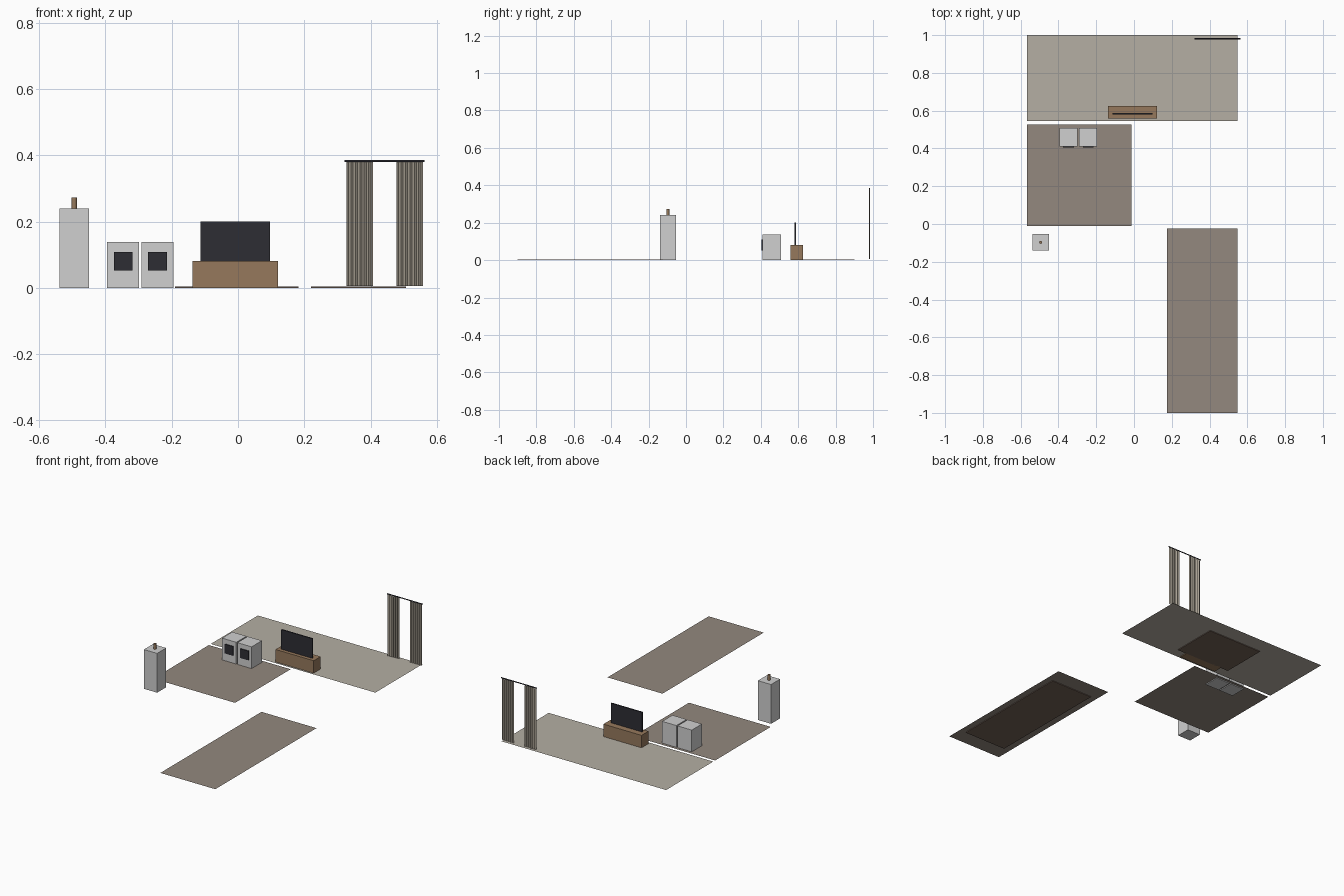
import bpy, bmesh
from mathutils import Matrix, Vector

cube = bpy.data.objects.get("Cube")
if cube:
    bpy.data.objects.remove(cube, do_unlink=True)


def material(name, r, g, b):
    """Flat material from 8-bit screen values, stored as linear."""
    lin = [((c / 255 + 0.055) / 1.055) ** 2.4 for c in (r, g, b)]
    mat = bpy.data.materials.new(name)
    mat.use_nodes = True
    mat.diffuse_color = (*lin, 1)
    mat.node_tree.nodes["Principled BSDF"].inputs["Base Color"].default_value = (*lin, 1)
    return mat


WHITE = material("appliance white", 208, 208, 208)
BLACK = material("screen black", 45, 45, 52)
WOOD = material("warm wood", 150, 121, 92)
STONE = material("pale floor", 181, 175, 164)
PLANK = material("brown floor", 147, 136, 126)
RUG = material("rug brown", 116, 98, 86)
CLOTH = material("curtain cloth", 168, 160, 146)


def finish(name, bm, mat):
    mesh = bpy.data.meshes.new(name)
    bm.to_mesh(mesh)
    bm.free()
    mesh.materials.append(mat)
    obj = bpy.data.objects.new(name, mesh)
    bpy.context.collection.objects.link(obj)
    return obj


def box(name, mat, x, y, z):
    """Box spanning the given (low, high) ranges."""
    low, high = (Vector(p) for p in zip(x, y, z))
    bm = bmesh.new()
    place = Matrix.Translation((low + high) / 2) @ Matrix.Diagonal((*(high - low), 1))
    bmesh.ops.create_cube(bm, size=1, matrix=place)
    return finish(name, bm, mat)


def cylinder(name, mat, radius, depth, matrix, sides=12):
    bm = bmesh.new()
    bmesh.ops.create_cone(bm, cap_ends=True, segments=sides, radius1=radius,
                          radius2=radius, depth=depth, matrix=matrix)
    return finish(name, bm, mat)


def floor(name, mat, x, y, z=0.005):
    bm = bmesh.new()
    bm.faces.new([bm.verts.new((a, b, z)) for a, b in
                  ((x[0], y[0]), (x[1], y[0]), (x[1], y[1]), (x[0], y[1]))])
    return finish(name, bm, mat)


def curtain(name, x, y, z, folds=6, depth=0.003):
    """Pleated sheet: a zigzag strip swept upwards."""
    bm = bmesh.new()
    steps = folds * 2
    previous = None
    for i in range(steps + 1):
        px = x[0] + (x[1] - x[0]) * i / steps
        py = y + (depth if i % 2 else -depth)
        pair = [bm.verts.new((px, py, h)) for h in z]
        if previous:
            bm.faces.new((previous[0], pair[0], pair[1], previous[1]))
        previous = pair
    return finish(name, bm, CLOTH)


# Floors of the three rooms
floor("living_floor", STONE, (-0.566, 0.547), (0.545, 1.0))
floor("kitchen_floor", PLANK, (-0.566, -0.013), (-0.01, 0.527))
floor("bedroom_floor", PLANK, (0.175, 0.547), (-1.0, -0.023))

# Thin rugs
box("living_rug", RUG, (-0.19, 0.183), (0.612, 0.9), (0, 0.004))
box("bedroom_rug", RUG, (0.22, 0.507), (-0.9, -0.124), (0, 0.004))

# Tall fridge with a small jar on top
box("fridge", WHITE, (-0.538, -0.449), (-0.14, -0.053), (0, 0.24))
cylinder("jar", WOOD, 0.008, 0.033, Matrix.Translation((-0.494, -0.097, 0.2565)))

# Pair of front-loading machines with dark door windows
for side, left in (("right", -0.395), ("left", -0.291)):
    box(side + "_washer", WHITE, (left, left + 0.096), (0.41, 0.509), (0, 0.138))
    box(side + "_washer_window", BLACK, (left + 0.02, left + 0.077),
        (0.405, 0.41), (0.052, 0.109))

# Media cabinet and television
box("media_cabinet", WOOD, (-0.137, 0.121), (0.558, 0.625), (0, 0.081))
box("television", BLACK, (-0.113, 0.097), (0.579, 0.587), (0.081, 0.201))

# Curtains hanging from a rod
for side, left in (("right", 0.327), ("left", 0.478)):
    curtain(side + "_curtain", (left, left + 0.081), 0.981, (0.006, 0.38))
cylinder("curtain_rod", BLACK, 0.003, 0.241,
         Matrix.Translation((0.442, 0.981, 0.383)) @ Matrix.Rotation(1.5708, 4, "Y"))
